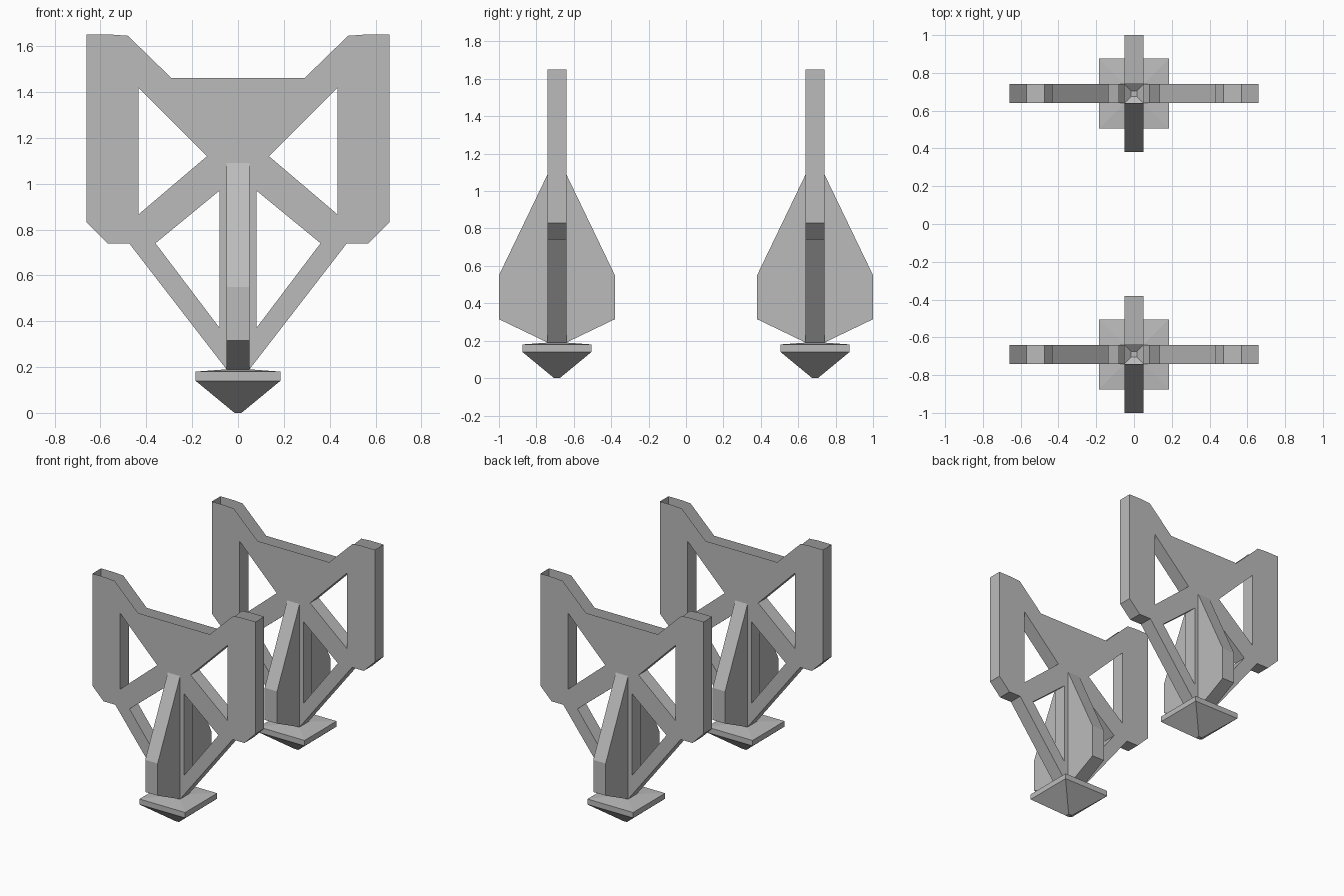
import bpy, bmesh

if "Cube" in bpy.data.objects:
    bpy.data.objects.remove(bpy.data.objects["Cube"])

grey = bpy.data.materials.new("plain grey")
grey.diffuse_color = (0.5, 0.5, 0.5, 1)
grey.use_nodes = True
grey.node_tree.nodes["Principled BSDF"].inputs["Base Color"].default_value = grey.diffuse_color


def finish(bm, name):
    bmesh.ops.recalc_face_normals(bm, faces=bm.faces)
    me = bpy.data.meshes.new(name)
    bm.to_mesh(me)
    bm.free()
    me.materials.append(grey)
    return me


def side_quads(bm, a, b, skip=lambda p, q: False):
    for i in range(len(a)):
        j = (i + 1) % len(a)
        if not skip(a[i].co, a[j].co):
            bm.faces.new((a[i], a[j], b[j], b[i]))


# Truss plate: hollow panel with four cut-outs, open along the top and at the foot
def truss_plate():
    half = [(0.05, 0.19), (0.475, 0.74), (0.57, 0.74), (0.66, 0.83),
            (0.66, 1.65), (0.55, 1.65), (0.48, 1.645), (0.29, 1.46)]
    upper = [(0.435, 1.42), (0.135, 1.12), (0.435, 0.865)]
    lower = [(0.08, 0.97), (0.36, 0.74), (0.08, 0.37)]
    loops = [half + [(-x, z) for x, z in reversed(half)]]
    for hole in (upper, lower):
        loops += [hole, [(-x, z) for x, z in hole]]
    bm = bmesh.new()
    walls = []
    for y in (-0.05, 0.05):
        rings = [[bm.verts.new((x, y, z)) for x, z in loop] for loop in loops]
        edges = [bm.edges.new((r[i - 1], r[i])) for r in rings for i in range(len(r))]
        bmesh.ops.triangle_fill(bm, edges=edges, use_beauty=True,
                                normal=(0, 1, 0))
        walls.append(rings)

    def is_open(p, q):
        return min(p.z, q.z) > 1.4 or max(p.z, q.z) < 0.2

    for a, b in zip(*walls):
        side_quads(bm, a, b, is_open)
    return finish(bm, "truss_plate")


# Fin: kite-shaped rib standing out from the plate, open where it meets it
def fin(side):
    profile = [(0.05, 0.19), (0.31, 0.315), (0.31, 0.55), (0.05, 1.09)]
    bm = bmesh.new()
    a, b = [[bm.verts.new((x, side * y, z)) for y, z in profile]
            for x in (-0.05, 0.05)]
    bm.faces.new(a)
    bm.faces.new(b)
    side_quads(bm, a, b, lambda p, q: abs(p.y) < 0.1 and abs(q.y) < 0.1)
    return finish(bm, "fin")


# Foot: square pad tapering down to a blunt point
def foot():
    bm = bmesh.new()
    rings = [[bm.verts.new((sx * r, sy * r, z))
              for sx, sy in ((-1, -1), (1, -1), (1, 1), (-1, 1))]
             for r, z in ((0.015, 0), (0.185, 0.14), (0.185, 0.18), (0.05, 0.19))]
    bm.faces.new(rings[0])
    for a, b in zip(rings, rings[1:]):
        side_quads(bm, a, b)
    return finish(bm, "foot")


# Two identical units, front and back
parts = {"truss_plate": truss_plate(), "front_fin": fin(-1),
         "back_fin": fin(1), "foot": foot()}
for unit, y in (("front", -0.69), ("back", 0.69)):
    for name, mesh in parts.items():
        ob = bpy.data.objects.new(f"{unit}_unit_{name}", mesh)
        ob.location.y = y
        bpy.context.collection.objects.link(ob)
